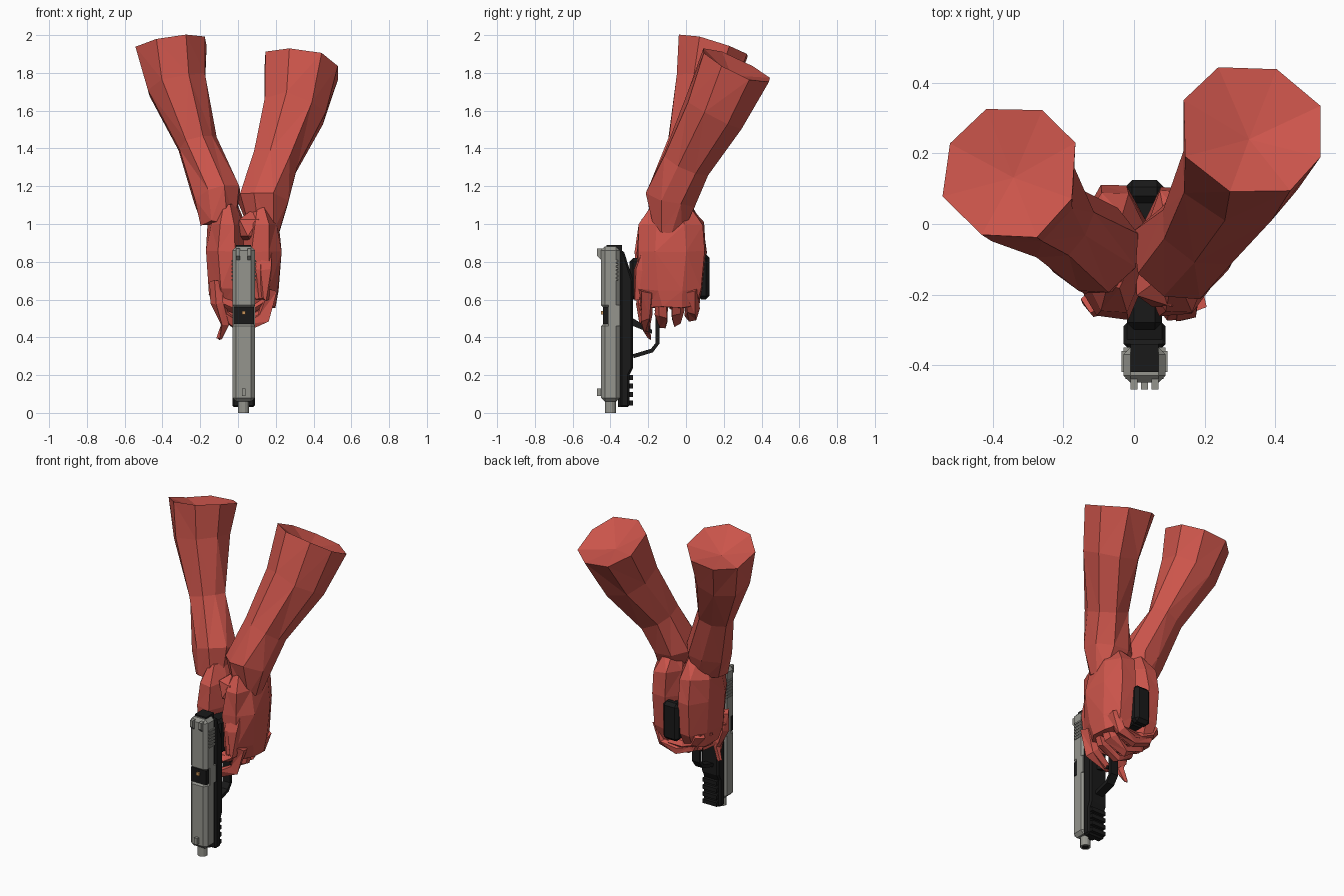
import bpy, bmesh, math, random
from mathutils import Vector

random.seed(4)
if "Cube" in bpy.data.objects:
    bpy.data.objects.remove(bpy.data.objects["Cube"], do_unlink=True)


def material(name, red, green, blue):
    mat = bpy.data.materials.new(name)
    mat.use_nodes = True
    colour = (red, green, blue, 1)
    mat.diffuse_color = colour
    shader = mat.node_tree.nodes["Principled BSDF"]
    shader.inputs["Base Color"].default_value = colour
    return mat


SKIN = material("red_skin", 0.6, 0.09, 0.07)
STEEL = material("grey_steel", 0.3, 0.3, 0.27)
POLYMER = material("black_polymer", 0.01, 0.01, 0.01)
BRASS = material("brass", 0.6, 0.3, 0.1)

# Shared pistol dimensions: it points down with its sights to the front
MIDDLE = 0.03
WIDTH = 0.12
TOP = -0.45
SEAM = -0.35
BELLY = -0.28
PORT_LOW, PORT_HIGH = 0.48, 0.55
REAR = 0.88
ACROSS = Vector((1, 0, 0))
ALONG = Vector((0, 1, 0))


def finish(bm, name, mat, bevel=0):
    bmesh.ops.recalc_face_normals(bm, faces=bm.faces)
    mesh = bpy.data.meshes.new(name)
    bm.to_mesh(mesh)
    bm.free()
    mesh.materials.append(mat)
    ob = bpy.data.objects.new(name, mesh)
    bpy.context.collection.objects.link(ob)
    if bevel:
        mod = ob.modifiers.new("bevel", "BEVEL")
        mod.width = bevel
        mod.segments = 1
    return ob


def bridge(bm, rings):
    """Join successive rings of points with quads and close the start."""
    loops = [[bm.verts.new(point) for point in ring] for ring in rings]
    for low, high in zip(loops, loops[1:]):
        for i in range(len(low)):
            bm.faces.new((low[i - 1], low[i], high[i], high[i - 1]))
    bm.faces.new(loops[0])
    return loops[-1]


def tube(name, points, radii, mat, sides=5, stretch=1, side_axis=ALONG, rough=0, dent=0):
    """Rings square to a path; rough shakes the points, dent sinks the end cap."""
    points = [Vector(point) for point in points]
    last = len(points) - 1
    rings = []
    for k, (centre, radius) in enumerate(zip(points, radii)):
        way = (points[min(k + 1, last)] - points[max(k - 1, 0)]).normalized()
        u = way.cross(side_axis).normalized()
        v = way.cross(u) * stretch
        ring = []
        for i in range(sides):
            turn = math.tau * (i + 0.5) / sides
            shake = Vector([random.uniform(-rough, rough) for axis in "xyz"])
            ring.append(centre + radius * (u * math.cos(turn) + v * math.sin(turn)) + shake)
        rings.append(ring)
    bm = bmesh.new()
    end = bridge(bm, rings)
    cap = bm.faces.new(end)
    if dent:
        hub = bmesh.ops.poke(bm, faces=[cap])["verts"][0]
        hub.co -= way * dent
    if rough:
        bmesh.ops.triangulate(bm, faces=bm.faces)
    return finish(bm, name, mat)


def slab(name, width, profile, mat, bevel=0, x=MIDDLE):
    """Side profile in y and z, extruded evenly about x."""
    bm = bmesh.new()
    rings = [[Vector((x + half, y, z)) for y, z in profile] for half in (-width / 2, width / 2)]
    bm.faces.new(bridge(bm, rings))
    return finish(bm, name, mat, bevel)


def box(name, width, front, back, low, high, mat, bevel=0, x=MIDDLE):
    corners = [(front, low), (back, low), (back, high), (front, high)]
    return slab(name, width, corners, mat, bevel, x)


def rod(name, y, low, high, radius, mat):
    return tube(name, [(MIDDLE, y, low), (MIDDLE, y, high)], (radius, radius), mat, sides=12)


def finger(name, side, y, reach, drop, sweep, mat=SKIN):
    """Curl under the grip from one side, thinning to the tip."""
    path, radii = [], []
    joints = 5
    for k in range(joints):
        turn = sweep * k / (joints - 1)
        path.append((MIDDLE + side * reach * math.cos(turn), y, 0.65 - drop * math.sin(turn)))
        radii.append(0.04 - 0.004 * k)
    return tube(name, path, radii, mat, rough=0.01)


# Forearms, from wrist to dented elbow end
tube("left_forearm",
     [(0.15, -0.1, 0.95), (0.13, -0.08, 1.13), (0.2, 0, 1.33), (0.3, 0.15, 1.6), (0.34, 0.27, 1.84)],
     (0.08, 0.14, 0.13, 0.18, 0.21), SKIN, sides=8, rough=0.01, dent=0.06)
tube("right_forearm",
     [(-0.1, -0.1, 1), (-0.11, -0.08, 1.16), (-0.22, 0, 1.43), (-0.32, 0.1, 1.74), (-0.35, 0.15, 1.94)],
     (0.1, 0.13, 0.11, 0.17, 0.2), SKIN, sides=8, rough=0.01, dent=0.06)

# Palms either side of the grip
for side, hand in ((1, "left"), (-1, "right")):
    x = MIDDLE + side * 0.09
    tube(f"{hand}_palm", [(x, -0.08, z) for z in (0.56, 0.65, 0.85, 1, 1.1)],
         (0.08, 0.1, 0.11, 0.1, 0.06), SKIN, sides=8, stretch=1.8, rough=0.01)

# Web of the thumb, bulging behind the slide
bm = bmesh.new()
bmesh.ops.create_icosphere(bm, subdivisions=1, radius=0.1)
bmesh.ops.translate(bm, verts=bm.verts, vec=(0.08, -0.15, 0.98))
finish(bm, "thumb_web", SKIN)

# Fingers: the left hand lies over the right
for i in range(4):
    y = 0.08 * i - 0.21
    finger(f"left_finger_{i + 1}", 1, y, 0.14, 0.2 - 0.02 * i, math.pi)
    finger(f"right_finger_{i + 1}", -1, y, 0.14, 0.1, math.pi * 0.8)
tube("right_trigger_finger",
     [(-0.11, -0.22, 0.7), (-0.11, -0.23, 0.58), (-0.07, -0.22, 0.47), (-0.1, -0.19, 0.39)],
     (0.04, 0.04, 0.03, 0.01), SKIN, rough=0.01)
for hand, x in (("left", 0.14), ("right", 0.11)):
    tube(f"{hand}_thumb", [(x, -0.18, 0.9), (x, -0.24, 0.75), (x, -0.25, 0.6)],
         (0.04, 0.04, 0.02), SKIN, rough=0.01)

# Slide with an open port
box("slide_front", WIDTH, TOP, SEAM, 0.06, PORT_LOW, STEEL, 0.02)
box("slide_rear", WIDTH, TOP, SEAM, PORT_HIGH, REAR, STEEL, 0.02)
box("slide_port_floor", WIDTH, -0.41, SEAM, PORT_LOW - 0.02, PORT_HIGH + 0.02, STEEL)
box("chamber", WIDTH * 0.9, -0.44, -0.4, PORT_LOW - 0.01, PORT_HIGH + 0.01, POLYMER)
box("cartridge", 0.02, TOP, -0.42, 0.52, 0.54, BRASS)
box("slide_back_plate", 0.08, -0.42, -0.34, 0.8, REAR + 0.01, POLYMER)
for i in range(6):
    z = 0.7 + 0.02 * i
    box(f"slide_serration_{i + 1}", WIDTH + 0.01, -0.42, -0.36, z, z + 0.01, STEEL)

# Sights
box("front_sight", 0.02, -0.47, -0.44, 0.09, 0.13, STEEL)
for side, hand in ((1, "left"), (-1, "right")):
    slab(f"rear_sight_{hand}", 0.02, [(-0.44, 0.8), (-0.47, 0.83), (-0.47, 0.87), (-0.44, 0.87)],
         STEEL, x=MIDDLE + side * 0.03)

# Barrel and guide rod
rod("barrel", -0.4, 0, 0.1, 0.03, STEEL)
rod("bore", -0.4, -0.001, 0.05, 0.02, POLYMER)
rod("guide_rod", -0.34, 0.03, 0.1, 0.02, POLYMER)

# Frame with rail teeth, grip and magazine
slab("frame", WIDTH, [(SEAM, 0.03), (-0.3, 0.03), (-0.3, 0.2), (BELLY, 0.24), (BELLY, 0.7),
                      (-0.33, 0.86), (SEAM, 0.86)], POLYMER, 0.01)
for i in range(4):
    z = 0.04 + 0.045 * i
    box(f"rail_tooth_{i + 1}", 0.1, -0.31, BELLY, z, z + 0.025, POLYMER)
box("grip", 0.1, -0.3, 0.08, 0.6, 0.82, POLYMER, 0.02)
box("magazine_base", 0.11, 0.06, 0.125, 0.6, 0.84, POLYMER, 0.02)

# Trigger guard and trigger
tube("trigger_guard", [(MIDDLE, y, z) for y, z in
                       ((BELLY, 0.3), (-0.18, 0.33), (-0.15, 0.37), (-0.15, 0.6))],
     [0.015] * 4, POLYMER, sides=4, stretch=2.5, side_axis=ACROSS)
slab("trigger", 0.03, [(BELLY, 0.46), (-0.18, 0.42), (-0.18, 0.44), (BELLY, 0.5)], POLYMER)
